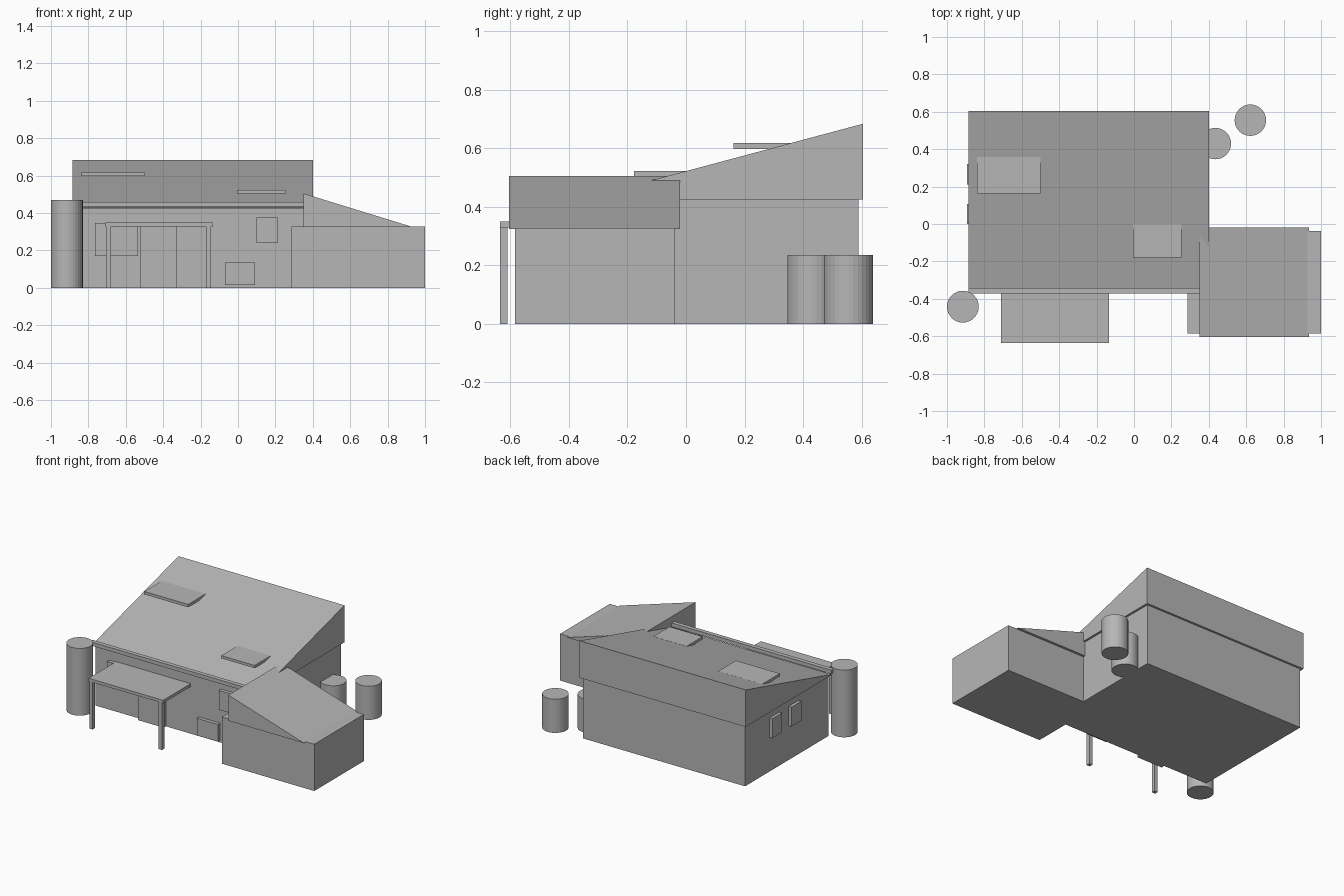
import bpy
import math

if "Cube" in bpy.data.objects:
    bpy.data.objects.remove(bpy.data.objects["Cube"])

grey = bpy.data.materials.new("light grey")
grey.diffuse_color = (0.47, 0.47, 0.47, 1)
grey.use_nodes = True
grey.node_tree.nodes["Principled BSDF"].inputs["Base Color"].default_value = grey.diffuse_color


def mesh_object(name, verts, faces):
    me = bpy.data.meshes.new(name)
    me.from_pydata(verts, [], faces)
    me.materials.append(grey)
    ob = bpy.data.objects.new(name, me)
    bpy.context.collection.objects.link(ob)
    return ob


def prism(name, profile, place, a, b):
    """Extrude a closed profile from a to b; place maps (u, v, w) to xyz."""
    n = len(profile)
    verts = [place(u, v, w) for w in (a, b) for u, v in profile]
    faces = [tuple(range(n))[::-1], tuple(range(n, 2 * n))]
    faces += [(i, (i + 1) % n, (i + 1) % n + n, i + n) for i in range(n)]
    ob = mesh_object(name, verts, faces)
    # make the normals point outward
    import bmesh
    bm = bmesh.new()
    bm.from_mesh(ob.data)
    bmesh.ops.recalc_face_normals(bm, faces=bm.faces)
    bm.to_mesh(ob.data)
    bm.free()
    return ob


def box(name, x, y, z):
    rect = [(x[0], y[0]), (x[1], y[0]), (x[1], y[1]), (x[0], y[1])]
    return prism(name, rect, lambda u, v, w: (u, v, w), *z)


def cylinder(name, x, y, r, h, sides=32):
    ring = [(x + r * math.cos(2 * math.pi * i / sides),
             y + r * math.sin(2 * math.pi * i / sides)) for i in range(sides)]
    return prism(name, ring, lambda u, v, w: (u, v, w), 0, h)


# Main house: walls, single-pitch roof and eave gutter
box("house_walls", (-0.87, 0.385), (-0.33, 0.59), (0, 0.427))
prism("house_roof", [(-0.345, 0.425), (0.605, 0.425), (0.605, 0.684), (-0.345, 0.43)],
      lambda u, v, w: (w, u, v), -0.885, 0.4)
box("gutter", (-0.885, 0.4), (-0.372, -0.342), (0.434, 0.46))

# Side extension with its own sloping roof
box("extension_walls", (0.285, 1.0), (-0.585, -0.037), (0, 0.327))
prism("extension_roof", [(0.35, 0.325), (0.935, 0.325), (0.35, 0.505)],
      lambda u, v, w: (u, w, v), -0.605, -0.02)

# Skylights, level boxes half sunk into the roof
box("skylight_left", (-0.84, -0.5), (0.163, 0.357), (0.598, 0.618))
box("skylight_right", (-0.005, 0.253), (-0.178, 0.0), (0.504, 0.523))

# Porch canopy on two posts
box("porch_canopy", (-0.712, -0.135), (-0.635, -0.325), (0.329, 0.35))
for i, x in enumerate((-0.706, -0.17)):
    box(f"porch_post_{i + 1}", (x, x + 0.026), (-0.635, -0.609), (0, 0.331))

# Door and windows standing proud of the walls
front = (-0.355, -0.32)
box("front_door", (-0.525, -0.327), front, (0, 0.332))
box("front_window_large", (-0.765, -0.535), front, (0.17, 0.347))
box("front_window_low", (-0.07, 0.092), front, (0.015, 0.135))
box("front_window_small", (0.1, 0.215), front, (0.24, 0.375))
for i, y in enumerate((0.0, 0.212)):
    box(f"side_window_{i + 1}", (-0.892, -0.86), (y, y + 0.108), (0.24, 0.375))

# Free-standing round tanks
cylinder("tall_tank", -0.915, -0.442, 0.085, 0.47)
cylinder("rear_tank_1", 0.435, 0.43, 0.084, 0.236)
cylinder("rear_tank_2", 0.622, 0.555, 0.084, 0.236)
